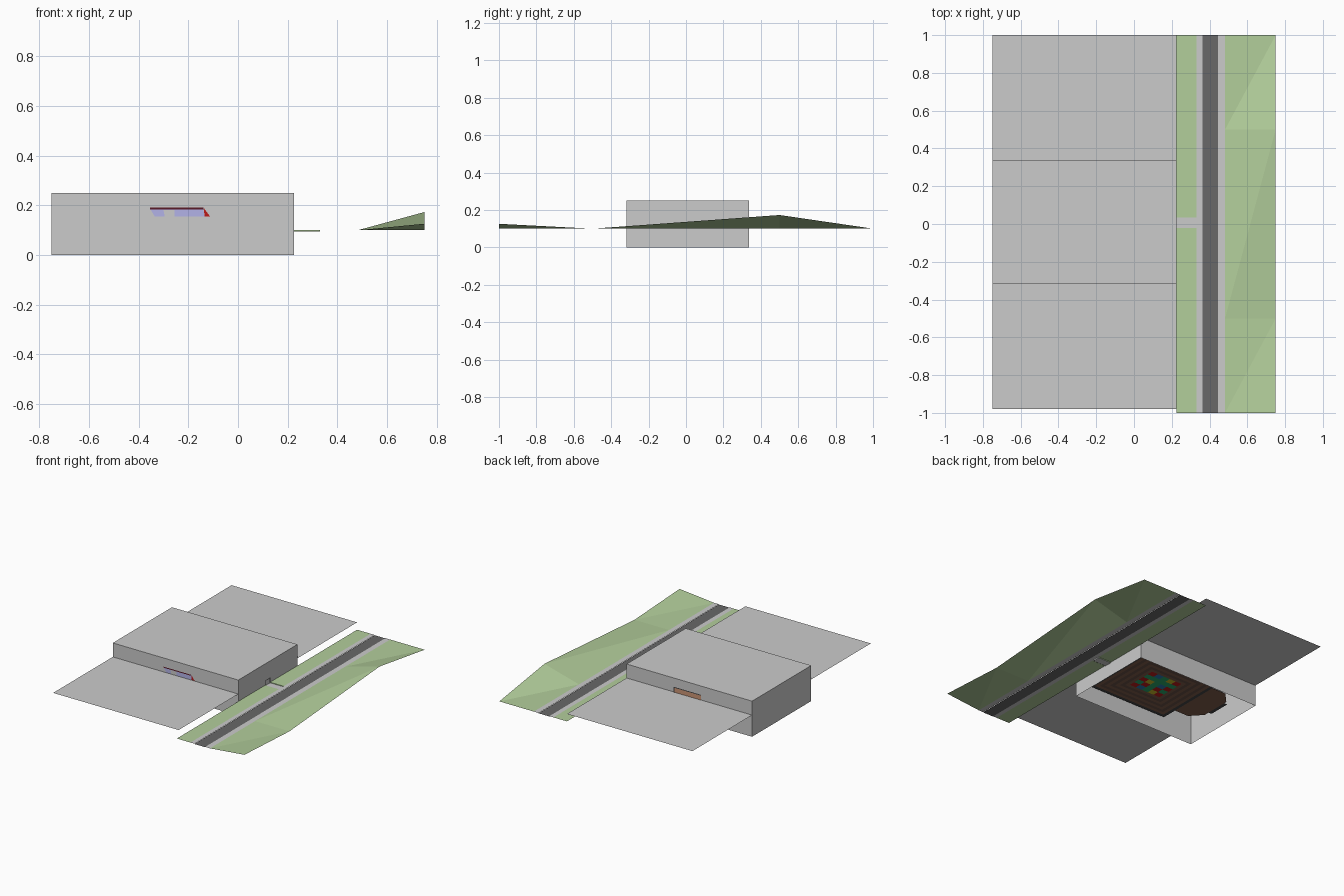
import bpy, bmesh

if "Cube" in bpy.data.objects:
    bpy.data.objects.remove(bpy.data.objects["Cube"])

def mat(name, r, g, b):
    m = bpy.data.materials.new(name)
    m.diffuse_color = (r, g, b, 1)
    m.use_nodes = True
    m.node_tree.nodes["Principled BSDF"].inputs["Base Color"].default_value = m.diffuse_color
    return m

GRASS = mat("grass", .45, .62, .33)
ASPHALT = mat("asphalt", .14, .14, .14)
DARK = mat("dark_grey", .06, .06, .06)
BROWN_A = mat("brown", .22, .11, .07)
BROWN_B = mat("dark_brown", .14, .08, .06)
LAVENDER = mat("lavender", .45, .45, .80)
WHITE = mat("white", .9, .9, .9)
RED = mat("red", .5, .01, .01)
MAROON = mat("maroon", .1, .01, .02)
ORANGE = mat("orange_brown", .6, .3, .18)
TILES = [RED, mat("yellow", .6, .5, .02), mat("green", .02, .4, .15), mat("blue", .02, .2, .45)]

def mesh(name, verts, faces, m=None):
    me = bpy.data.meshes.new(name)
    me.from_pydata(verts, [], faces)
    ob = bpy.data.objects.new(name, me)
    bpy.context.collection.objects.link(ob)
    if m:
        me.materials.append(m)
    return ob

def sheet(name, x0, x1, y0, y1, z, m=None):
    return mesh(name, [(x0, y0, z), (x1, y0, z), (x1, y1, z), (x0, y1, z)], [(0, 1, 2, 3)], m)

def panel(name, pts, y, m):
    return mesh(name, [(x, y, z) for x, z in pts], [tuple(range(len(pts)))], m)

X0, X1, Y0, Y1, H = -.75, .225, -.318, .338, .25
G = .1      # street level
P = .152    # neighbouring roof level

# building shell, open underneath
bm = bmesh.new()
bmesh.ops.create_cube(bm, size=1)
for v in bm.verts:
    v.co = (X0 if v.co.x < 0 else X1, Y0 if v.co.y < 0 else Y1, 0 if v.co.z < 0 else H)
bmesh.ops.delete(bm, geom=[f for f in bm.faces if f.normal.z < -.5], context='FACES_ONLY')
me = bpy.data.meshes.new("building_shell")
bm.to_mesh(me)
bm.free()
bpy.context.collection.objects.link(bpy.data.objects.new("building_shell", me))

# flat ground on both sides
sheet("front_ground", X0, X1, -.98, Y0, P)
sheet("back_ground", X0, X1, Y1, 1, P)

# front opening with its inside colours
e = Y0 - .002
panel("front_opening", [(-.335, .155), (-.135, .155), (-.14, .188), (-.355, .188)], e, LAVENDER)
panel("front_opening_white", [(-.295, .155), (-.255, .155), (-.255, .182), (-.3, .182)], e - .001, WHITE)
panel("front_opening_red_side", [(-.135, .155), (-.112, .155), (-.137, .188)], e - .001, RED)
panel("front_opening_top", [(-.355, .184), (-.137, .184), (-.14, .191), (-.355, .191)], e - .002, MAROON)

# back opening
e = Y1 + .002
panel("back_opening", [(-.14, P), (-.355, P), (-.355, .187), (-.14, .187)], e, ORANGE)
panel("back_opening_top", [(-.14, .184), (-.355, .184), (-.355, .19), (-.14, .19)], e + .001, DARK)
panel("back_opening_side", [(-.14, P), (-.148, P), (-.148, .187), (-.14, .187)], e + .001, DARK)

# entrance frame on the street side
D0, D1, DZ = -.02, .035, .135
for n, a, b, c, d in (("left", D0, D0 + .008, G, DZ), ("right", D1 - .008, D1, G, DZ), ("top", D0, D1, DZ - .005, DZ)):
    x = X1 + .002
    mesh("door_frame_" + n, [(x, a, c), (x, b, c), (x, b, d), (x, a, d)], [(0, 1, 2, 3)], DARK)

# street: lawns, entrance path, pavements and road
L = .33
for n, a, b, edge in (("front", -1, D0, D0), ("back", D1, 1, D1)):
    sheet(n + "_lawn", X1, L, a, b, G, GRASS)
    mesh(n + "_lawn_bank", [(X1, edge, G), (L, edge, G), (L, edge, G - .005), (X1, edge, G - .005)],
         [(0, 1, 2, 3)], GRASS)
sheet("entrance_path", X1, L, D0, D1, G - .004)
sheet("near_pavement", L, .362, -1, 1, G)
sheet("road", .362, .445, -1, 1, G - .002, ASPHALT)
sheet("far_pavement", .445, .482, -1, 1, G)

# sloping hillside beyond the road
ridge = [(-1, .126), (-.5, .1), (.5, .173), (1, .1)]
verts = [(x, y, z if x > .5 else G) for y, z in ridge for x in (.482, .75)]
faces = []
for i in range(0, 6, 2):
    faces += [(i, i + 1, i + 3), (i, i + 3, i + 2)]
mesh("hillside", verts, faces, GRASS)

# dance floor: coloured tiles inside concentric rings
cx, cy, hx, hy, N = -.185, 0, .125, .112, 5
for i in range(N):
    for j in range(N):
        w, h = 2 * hx / N, 2 * hy / N
        x, y = cx - hx + i * w, cy - hy + j * h
        sheet("dance_tile", x, x + w, y, y + h, G, TILES[(i + 2 * j + i * j) % 4])

def ring(name, ax, ay, bx, by, z, m):
    s = ((-1, -1), (1, -1), (1, 1), (-1, 1))
    v = [(cx + i * ax, cy + j * ay, z) for i, j in s] + [(cx + i * bx, cy + j * by, z) for i, j in s]
    mesh(name, v, [(k, k + 4, (k + 1) % 4 + 4, (k + 1) % 4) for k in range(4)], m)

R = 8
for k in range(R):
    a, b = .19 * k / R, .19 * (k + 1) / R
    ring("floor_ring", hx + a, hy + a * .95, hx + b, hy + b * .95, G,
         DARK if k == R - 1 else (BROWN_A, BROWN_B)[k % 2])

# raised bay beside the dance floor
bay = [(-.5, -.18), (-.61, -.18), (-.685, -.1), (-.685, .12), (-.61, .2), (-.5, .2)]
mesh("floor_bay", [(x, y, G) for x, y in bay], [tuple(range(6))], BROWN_A)
sheet("bay_counter", -.71, -.685, -.06, .1, G, DARK)
